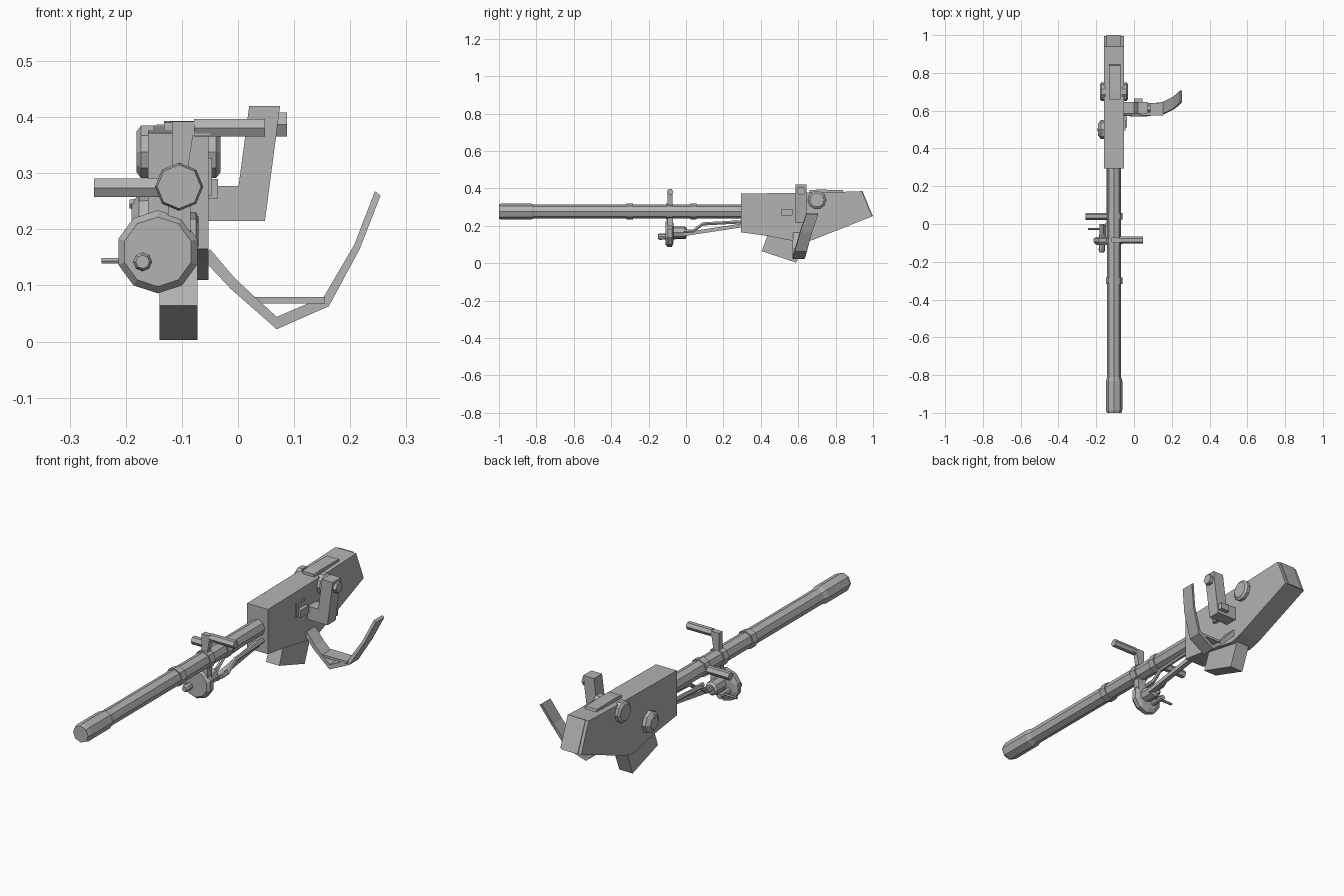
import bpy, bmesh, math
from mathutils import Vector

cube = bpy.data.objects.get("Cube")
if cube:
    bpy.data.objects.remove(cube, do_unlink=True)

metal = bpy.data.materials.new("grey metal")
metal.use_nodes = True
GREY = (0.45, 0.45, 0.45, 1)
metal.diffuse_color = GREY
metal.node_tree.nodes["Principled BSDF"].inputs["Base Color"].default_value = GREY

BX, BZ = -0.105, 0.276          # barrel axis
SIDE_R, SIDE_L = -0.16, -0.053  # receiver side planes


def finish(name, bm):
    bmesh.ops.recalc_face_normals(bm, faces=bm.faces)
    mesh = bpy.data.meshes.new(name)
    bm.to_mesh(mesh)
    bm.free()
    mesh.materials.append(metal)
    obj = bpy.data.objects.new(name, mesh)
    bpy.context.collection.objects.link(obj)
    return obj


def skin(name, rings, closed=True):
    """Bridge a list of equal-length point rings and cap both ends."""
    bm = bmesh.new()
    rows = [[bm.verts.new(p) for p in ring] for ring in rings]
    n = len(rows[0])
    for a, b in zip(rows, rows[1:]):
        for i in range(n):
            j = (i + 1) % n
            bm.faces.new((a[i], a[j], b[j], b[i]))
    bm.faces.new(rows[0])
    bm.faces.new(rows[-1])
    return finish(name, bm)


def side_plate(name, outline, x0, x1):
    """Extrude a (y, z) outline across x."""
    return skin(name, [[(x, y, z) for y, z in outline] for x in (x0, x1)])


def box(name, x, y, z):
    return side_plate(name, [(y[0], z[0]), (y[1], z[0]), (y[1], z[1]), (y[0], z[1])], *x)


def lathe(name, centre, axis, profile, sides=8, turn=0.0):
    """Revolve (distance along axis, radius) pairs with flat sides."""
    rings = []
    for d, r in profile:
        ring = []
        for i in range(sides):
            a = math.tau * i / sides + turn
            u, v = r * math.cos(a), r * math.sin(a)
            offset = (d, u, v) if axis == "x" else (u, d, v)
            ring.append(Vector(centre) + Vector(offset))
        rings.append(ring)
    return skin(name, rings)


def tube(name, points, r, sides=6):
    """Straight-sided pipe along a path, mitred at the bends."""
    pts = [Vector(p) for p in points]
    rings = []
    for i, p in enumerate(pts):
        d = (pts[min(i + 1, len(pts) - 1)] - pts[max(i - 1, 0)]).normalized()
        ref = Vector((0, 0, 1)) if abs(d.z) < 0.8 else Vector((0, 1, 0))
        u = d.cross(ref).normalized()
        v = d.cross(u)
        rings.append([p + r * (math.cos(math.tau * k / sides) * u + math.sin(math.tau * k / sides) * v)
                      for k in range(sides)])
    return skin(name, rings)


# Receiver with sloping underside and angled butt
side_plate("receiver", [(0.295, 0.372), (0.295, 0.165), (0.44, 0.145), (0.62, 0.11),
                        (0.68, 0.125), (0.995, 0.25), (0.94, 0.385), (0.74, 0.378)], SIDE_R, SIDE_L)
side_plate("butt_pad", [(0.93, 0.35), (0.97, 0.26), (1.0, 0.25), (0.943, 0.387)], -0.145, -0.068)
side_plate("magazine", [(0.44, 0.16), (0.405, 0.064), (0.59, 0.003), (0.64, 0.13)], -0.14, -0.072)
side_plate("top_cover", [(0.66, 0.36), (0.66, 0.39), (0.7, 0.393), (0.84, 0.392), (0.85, 0.36)], -0.132, -0.072)

# Side discs and knobs
lathe("left_disc", (SIDE_L, 0.70, 0.338), "x", [(-0.01, 0.049), (0.014, 0.049), (0.022, 0.038)], 10)
lathe("right_disc", (SIDE_R, 0.70, 0.338), "x", [(0.01, 0.049), (-0.013, 0.049), (-0.021, 0.038)], 10)
lathe("right_knob", (SIDE_R, 0.50, 0.215), "x", [(0.01, 0.052), (-0.016, 0.05), (-0.03, 0.03)], 8)
lathe("right_knob_hub", (SIDE_R, 0.50, 0.245), "x", [(0, 0.012), (-0.033, 0.008)], 4)

# Raised latch on the left side
box("latch_bar", (SIDE_L, -0.046), (0.495, 0.507), (0.26, 0.325))
box("latch_top", (SIDE_L, -0.046), (0.495, 0.55), (0.315, 0.327))
box("latch_handle", (SIDE_L, -0.036), (0.51, 0.57), (0.255, 0.29))

# Barrel, muzzle and collars
lathe("barrel", (BX, 0, BZ), "y", [(-0.84, 0.037), (0.31, 0.037)])
lathe("muzzle", (BX, 0, BZ), "y", [(-1.0, 0.039), (-0.985, 0.043), (-0.83, 0.043), (-0.81, 0.037)])
for name, y in (("front_collar", -0.30), ("middle_collar", -0.09), ("rear_collar", 0.04)):
    lathe(name, (BX, y, BZ), "y", [(-0.017, 0.043), (0.017, 0.043)])

# Carrying handle reaching to the left
box("handle_post", (-0.118, -0.088), (-0.098, -0.072), (0.29, 0.392))
side = [(-0.118, 0.392), (-0.05, 0.392), (-0.05, 0.368), (-0.08, 0.368), (-0.09, 0.305), (-0.118, 0.305)]
skin("handle_elbow", [[(x, y, z) for x, z in side] for y in (-0.097, -0.073)])
lathe("handle_grip", (0, -0.085, 0.381), "x", [(-0.078, 0.018), (0.048, 0.018)], 6)

# Side bar on the right of the rear collar
lathe("side_bar", (0, 0.04, 0.274), "x", [(-0.257, 0.019), (-0.12, 0.019)], 6)

# Round foot below the barrel, with axle and braces
WX, WZ = -0.143, 0.16
lathe("foot_wheel", (WX, -0.09, WZ), "y",
      [(-0.02, 0.062), (-0.006, 0.074), (0.014, 0.074), (0.022, 0.055)], 10, math.pi / 10)
lathe("foot_hub", (WX + 0.015, 0, 0.165), "y", [(-0.075, 0.032), (-0.005, 0.032), (0.005, 0.022)], 8)
lathe("foot_spindle", (-0.17, 0, 0.142), "y", [(-0.15, 0.012), (-0.14, 0.017), (0, 0.012)], 8)
lathe("cross_rod", (0, -0.027, 0.144), "x", [(-0.243, 0.006), (-0.14, 0.006)], 6)
box("foot_bracket", (-0.125, -0.085), (-0.1, -0.07), (0.19, 0.26))
for name, x in (("left_brace", -0.08), ("right_brace", -0.135)):
    tube(name, [(x, -0.01, 0.17), (x, 0.04, 0.172), (x, 0.09, 0.21), (x, 0.31, 0.222)], 0.01)
side_plate("lower_brace", [(-0.01, 0.145), (0.3, 0.192), (0.3, 0.212), (-0.01, 0.165)], -0.118, -0.096)

# Offset sight on the left side
outline = [(0.02, 0.42), (0.075, 0.42), (0.048, 0.215), (-0.055, 0.215), (-0.055, 0.277), (0.001, 0.277)]
skin("sight_post", [[(x, y, z) for x, z in outline] for y in (0.585, 0.645)])
lathe("sight_dial", (0, 0.615, 0.387), "x", [(0.04, 0.025), (0.087, 0.025)], 6)
box("sight_lug", (0.0, 0.045), (0.64, 0.665), (0.23, 0.26))

# Curved shoulder rest: a strip swept through outer and inner edge points
REST = [  # outer x, z, inner x, z, y of the strip's middle
    (-0.06, 0.144, -0.05, 0.165, 0.605), (-0.013, 0.094, -0.005, 0.112, 0.602),
    (0.069, 0.022, 0.069, 0.044, 0.602), (0.162, 0.063, 0.153, 0.08, 0.615),
    (0.217, 0.165, 0.207, 0.172, 0.642), (0.254, 0.26, 0.244, 0.268, 0.675)]
skin("shoulder_rest", [[(ox, y - 0.032, oz), (ox, y + 0.032, oz), (ix, y + 0.032, iz), (ix, y - 0.032, iz)]
                       for ox, oz, ix, iz, y in REST])
box("rest_crossbar", (0.03, 0.155), (0.575, 0.64), (0.068, 0.079))
box("rest_mount", (-0.072, -0.053), (0.57, 0.64), (0.12, 0.165))
